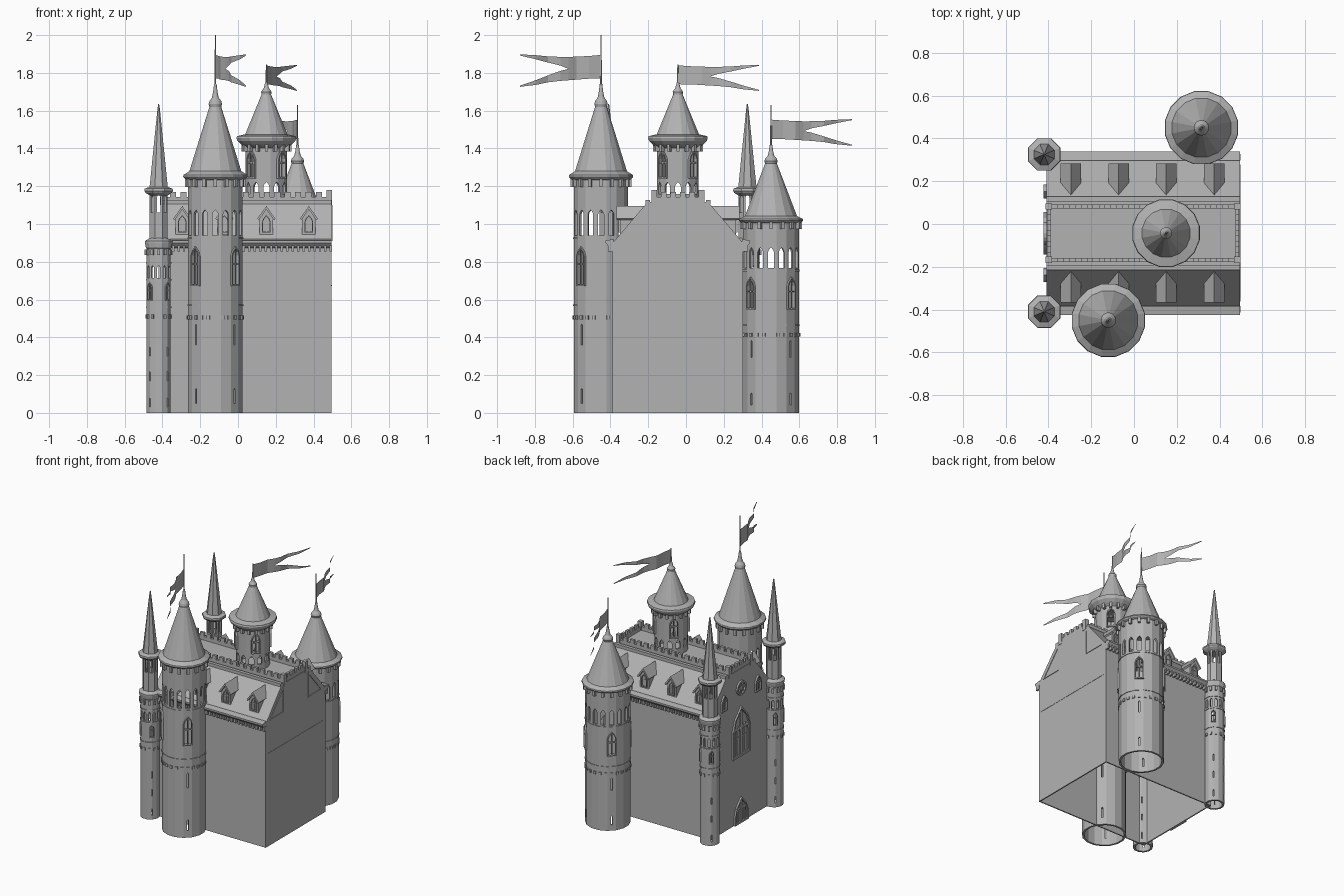
import bpy, bmesh
from math import sin, cos, pi
from mathutils import Matrix, Vector

cube = bpy.data.objects.get("Cube")
if cube:
    bpy.data.objects.remove(cube)

stone = bpy.data.materials.new("stone_grey")
stone.use_nodes = True
GREY = (0.45, 0.45, 0.45, 1)
stone.diffuse_color = GREY
stone.node_tree.nodes["Principled BSDF"].inputs["Base Color"].default_value = GREY

MID = -0.043          # centre line of the hall in y
WEST, EAST = -0.41, 0.495
DIAGONALS = [pi / 4 + k * pi / 2 for k in range(4)]


# --- helpers ---
def finish(bm, name):
    bmesh.ops.recalc_face_normals(bm, faces=bm.faces)
    mesh = bpy.data.meshes.new(name)
    bm.to_mesh(mesh)
    bm.free()
    mesh.materials.append(stone)
    obj = bpy.data.objects.new(name, mesh)
    bpy.context.collection.objects.link(obj)
    return obj


def loft(bm, loops, wrap=False):
    rows = [[bm.verts.new(p) for p in loop] for loop in loops]
    pairs = list(zip(rows, rows[1:])) + ([(rows[-1], rows[0])] if wrap else [])
    for a, b in pairs:
        for i in range(len(a)):
            j = (i + 1) % len(a)
            bm.faces.new((a[i], a[j], b[j], b[i]))
    if not wrap:
        bm.faces.new(rows[0][::-1])
        bm.faces.new(rows[-1])


def lathe(bm, x, y, profile, sides=16, wrap=False):
    angles = [(k + 0.5) * 2 * pi / sides for k in range(sides)]
    loft(bm, [[(x + r * cos(a), y + r * sin(a), z) for a in angles] for r, z in profile], wrap)


def box(bm, lo, hi):
    lo, hi = Vector(lo), Vector(hi)
    size = hi - lo
    bmesh.ops.create_cube(bm, size=1, matrix=Matrix.Translation((lo + hi) / 2) @ Matrix.Diagonal((*size, 1)))


def facing(x, y, a):
    """Maps (sideways, up, outward) to world for a wall facing angle a."""
    return lambda u, v, w: (x - u * sin(a) + w * cos(a), y + u * cos(a) + w * sin(a), v)


def prism(bm, place, pts, w0, w1):
    loft(bm, [[place(u, v, w) for u, v in pts] for w in (w0, w1)])


def arch(u, z, w, h):
    right = [(w / 2, 0), (w / 2, h - 0.8 * w), (w * 0.36, h - 0.4 * w), (0, h)]
    left = [(-p, q) for p, q in right[:3]][::-1]
    return [(u + p, z + q) for p, q in right + left]


def rect(u, z, w, h):
    return [(u - w / 2, z), (u + w / 2, z), (u + w / 2, z + h), (u - w / 2, z + h)]


def frame(bm, place, outer, inner, w0, w1):
    loft(bm, [[place(u, v, w) for u, v in pts] for pts, w in
              ((outer, w0), (outer, w1), (inner, w1), (inner, w0))], wrap=True)


def arch_window(bm, place, u, z, w, h, w0, w1, rim=0.008):
    frame(bm, place, arch(u, z - rim, w + 2 * rim, h + 2.2 * rim), arch(u, z, w, h), w0, w1)
    t = w * 0.14
    prism(bm, place, rect(u, z, t, h * 0.95), w0, w1 - 0.004)
    prism(bm, place, rect(u, z + h * 0.55, w, t), w0, w1 - 0.005)


def cut(obj, cutter_bm):
    cutter = finish(cutter_bm, "cutter")
    cutter.hide_render = True
    mod = obj.modifiers.new("openings", 'BOOLEAN')
    mod.operation, mod.solver, mod.object = 'DIFFERENCE', 'EXACT', cutter
    bpy.context.view_layer.update()
    graph = bpy.context.evaluated_depsgraph_get()
    mesh = bpy.data.meshes.new_from_object(obj.evaluated_get(graph))
    obj.modifiers.clear()
    obj.data = mesh
    bpy.data.objects.remove(cutter)


def shell(name, x, y, r, z0, z1, sides, openings):
    """Hollow round wall; openings are (angles, z, width, height)."""
    bm = bmesh.new()
    lathe(bm, x, y, [(r, z0), (r, z1), (r - 0.014, z1), (r - 0.014, z0)], sides, wrap=True)
    wall = finish(bm, name)
    cutters = bmesh.new()
    for angles, z, w, h in openings:
        for a in angles:
            prism(cutters, facing(x, y, a), arch(0, z, w, h), r - 0.035, r + 0.02)
    cut(wall, cutters)


def around(n):
    return [k * 2 * pi / n for k in range(n)]


def corbels(bm, x, y, r, z, n, w, h, out):
    for a in around(n):
        prism(bm, facing(x, y, a), rect(0, z, w, h), r - 0.01, r + out)


def roof(name, x, y, profile, pole_top, sides=16):
    bm = bmesh.new()
    lathe(bm, x, y, profile, sides)
    lathe(bm, x, y, [(0.005, profile[-1][1] - 0.01), (0.003, pole_top)], 6)
    finish(bm, name)


def flag(name, x, y, sx, sy, z, s):
    """Wavy swallow-tailed pennant on a pole; s scales its height."""
    def point(t, h):
        wave = 0.008 * sin(t * 17) * min(1, t * 4)
        return (x + sx * (0.09 * t + 0.08 * t * t + wave), y + sy * 0.43 * t, z + s * (h + 0.003 * sin(t * 40)))

    def strip(stations):
        rows = [[bm.verts.new(point(t, h)) for h in (lo, hi)] for t, lo, hi in stations]
        for a, b in zip(rows, rows[1:]):
            bm.faces.new((a[0], b[0], b[1], a[1]))
    bm = bmesh.new()
    strip([(0, 0, 0.125), (0.15, 0, 0.12), (0.3, -0.004, 0.118), (0.4, -0.008, 0.115)])
    strip([(0.4, 0.052, 0.115), (0.5, 0.066, 0.112), (0.65, 0.082, 0.115), (0.8, 0.1, 0.122), (1, 0.12, 0.126)])
    strip([(0.4, -0.008, 0.052), (0.5, -0.015, 0.038), (0.65, -0.022, 0.015), (0.8, -0.035, -0.01), (1, -0.046, -0.04)])
    finish(bm, name)


# --- large round towers: the rear one is a lower copy ---
def great_tower(name, x, y, r, s):
    shell(name + "_wall", x, y, r, 0, 1.245 * s, 16, [
        (around(16), 0.94 * s, 0.03, 0.135 * s), (DIAGONALS, 0.68 * s, 0.046, 0.19 * s),
        (DIAGONALS, 0.36 * s, 0.008, 0.11 * s), (DIAGONALS, 0.05 * s, 0.01, 0.08 * s)])
    bm = bmesh.new()
    for z in (0.565, 0.92):
        lathe(bm, x, y, [(r - 0.01, z * s), (r + 0.004, z * s), (r + 0.004, z * s + 0.008), (r - 0.01, z * s + 0.008)], 16, True)
    corbels(bm, x, y, r, 0.495 * s, 24, 0.018, 0.02, 0.005)
    corbels(bm, x, y, r, 1.195 * s, 16, 0.018, 0.045 * s, 0.014)
    finish(bm, name + "_bands")
    bm = bmesh.new()
    for a in DIAGONALS:
        arch_window(bm, facing(x, y, a), 0, 0.68 * s, 0.046, 0.19 * s, r - 0.016, r + 0.008)
    finish(bm, name + "_windows")
    roof(name + "_roof", x, y, [(r - 0.005, 1.23 * s), (0.166, 1.24 * s), (0.174, 1.25 * s), (0.172, 1.26 * s),
         (0.14, 1.28 * s), (0.032, 1.62 * s), (0.036, 1.635 * s), (0.032, 1.65 * s), (0.018, 1.67 * s),
         (0.012, 1.7 * s), (0.007, 1.74 * s)], 2.0 * s)


great_tower("front_tower", -0.12, -0.45, 0.147, 1)
great_tower("rear_tower", 0.315, 0.45, 0.15, 0.815)
flag("front_flag", -0.12, -0.45, 1, -1, 1.77, 1)
flag("rear_flag", 0.315, 0.45, -1, 1, 1.45, 0.82)

# --- rooftop tower ---
X, Y, R = 0.15, MID, 0.112
shell("roof_tower_wall", X, Y, R, 1.1, 1.42, 16, [
    (around(12), 1.16, 0.032, 0.062), (DIAGONALS, 1.25, 0.044, 0.13)])
bm = bmesh.new()
for a in DIAGONALS:
    arch_window(bm, facing(X, Y, a), 0, 1.25, 0.044, 0.13, R - 0.016, R + 0.008)
corbels(bm, X, Y, R, 1.385, 16, 0.016, 0.045, 0.02)
finish(bm, "roof_tower_windows")
roof("roof_tower_roof", X, Y, [(R - 0.005, 1.40), (0.135, 1.42), (0.156, 1.44), (0.161, 1.455), (0.158, 1.465),
     (0.114, 1.475), (0.026, 1.685), (0.028, 1.70), (0.014, 1.72), (0.006, 1.75)], 1.845)
flag("roof_tower_flag", X, Y, 1, 1, 1.74, 0.8)

# --- slim corner turrets ---
for side, y in (("front", -0.41), ("rear", 0.325)):
    x, r, name = -0.42, 0.066, side + "_turret"
    shell(name + "_wall", x, y, r, 0, 0.89, 12, [
        (around(12), 0.715, 0.017, 0.065), (DIAGONALS, 0.6, 0.022, 0.085)]
        + [(DIAGONALS, z, 0.006, 0.05) for z in (0.3, 0.17, 0.03)])
    shell(name + "_lantern", x, y, 0.052, 0.91, 1.17, 8, [(around(8), 1.06, 0.02, 0.095)])
    bm = bmesh.new()
    lathe(bm, x, y, [(r - 0.01, 0.86), (0.07, 0.875), (0.075, 0.9), (0.075, 0.91), (0.05, 0.925)], 12)
    for z in (0.555, 0.7, 0.79):
        lathe(bm, x, y, [(r - 0.01, z), (r + 0.004, z), (r + 0.004, z + 0.008), (r - 0.01, z + 0.008)], 12, True)
    corbels(bm, x, y, r, 0.5, 12, 0.014, 0.02, 0.005)
    corbels(bm, x, y, r, 0.835, 12, 0.014, 0.03, 0.008)
    for a in DIAGONALS:
        arch_window(bm, facing(x, y, a), 0, 0.6, 0.022, 0.085, r - 0.016, r + 0.005, 0.005)
    finish(bm, name + "_bands")
    roof(name + "_spire", x, y, [(0.05, 1.15), (0.075, 1.165), (0.082, 1.175), (0.08, 1.187),
         (0.052, 1.197), (0.008, 1.6), (0.004, 1.63)], 1.635, 8)

# --- great hall: open-bottomed walls with a flat-topped roof ---
bm = bmesh.new()
half = [(0.345, 0), (0.345, 0.9), (0.16, 1.117)]
outline = half + [(-u, v) for u, v in half[::-1]]
loft(bm, [[(x, MID + u, v) for u, v in outline] for x in (WEST, EAST)])
bm.normal_update()
bmesh.ops.delete(bm, geom=[f for f in bm.faces if f.calc_center_median().z < 0.01], context='FACES_ONLY')
hall = finish(bm, "hall")
hall.modifiers.new("thickness", 'SOLIDIFY').thickness = 0.012

# --- cornices with corbels under the eaves, and dormers on both slopes ---
eaves, dormers = bmesh.new(), bmesh.new()
for a in (-pi / 2, pi / 2):
    s = 1 if a > 0 else -1
    profile = [(0.34, 0.87), (0.365, 0.88), (0.383, 0.9), (0.383, 0.912), (0.34, 0.92)]
    loft(eaves, [[(x, MID + s * u, v) for u, v in profile] for x in (-0.36, EAST)])
    for k in range(30):
        box(eaves, (-0.35 + k * 0.0288, MID + s * 0.355 - 0.015, 0.855), (-0.337 + k * 0.0288, MID + s * 0.355 + 0.015, 0.885))
    for x in (-0.295, -0.072, 0.15, 0.375):
        place = facing(x, MID, a)
        prism(dormers, place, [(-0.036, 0.93), (0.036, 0.93), (0.036, 1.03), (0, 1.08), (-0.036, 1.03)], 0.17, 0.307)
        prism(dormers, place, [(-0.048, 1.028), (0, 1.095), (0.048, 1.028), (0.04, 1.02), (0, 1.077), (-0.04, 1.02)], 0.175, 0.325)
        arch_window(dormers, place, 0, 0.96, 0.034, 0.08, 0.305, 0.315, 0.006)
finish(eaves, "eaves_cornice")
finish(dormers, "dormers")

# --- battlements around the flat roof ---
bm = bmesh.new()
Y0, Y1, X0, X1 = MID - 0.125, MID + 0.125, WEST + 0.012, EAST - 0.012
for y in (Y0, Y1):
    box(bm, (X0, y - 0.009, 1.11), (X1, y + 0.009, 1.143))
    box(bm, (WEST, MID + (y - MID) * 1.28 - 0.012, 1.105), (EAST, MID + (y - MID) * 1.28 + 0.012, 1.127))
    for k in range(1, 16):
        x = X0 + k * (X1 - X0) / 16
        box(bm, (x - 0.016, y - 0.009, 1.14), (x + 0.016, y + 0.009, 1.17))
    for x in (X0, X1):
        box(bm, (x - 0.015, y - 0.015, 1.1), (x + 0.015, y + 0.015, 1.18))
for x in (X0, X1):
    box(bm, (x - 0.009, Y0, 1.11), (x + 0.009, Y1, 1.143))
    for k in range(1, 5):
        y = Y0 + k * (Y1 - Y0) / 5
        box(bm, (x - 0.009, y - 0.015, 1.14), (x + 0.009, y + 0.015, 1.17))
finish(bm, "battlements")

# --- plain end wall: corner panels and a thin string line ---
bm = bmesh.new()
east = facing(0, MID, 0)
for s in (-1, 1):
    frame(bm, east, [(s * 0.3, 0.91), (s * 0.14, 0.91), (s * 0.14, 1.1)],
          [(s * 0.285, 0.917), (s * 0.147, 0.917), (s * 0.147, 1.08)], EAST - 0.002, EAST + 0.004)
prism(bm, east, rect(0, 0.673, 0.64, 0.005), EAST - 0.002, EAST + 0.002)
finish(bm, "end_wall_trim")

# --- entrance front: rose, great window, side windows and barred door ---
bm = bmesh.new()
west = facing(0, MID, pi)
W0, W1 = -WEST - 0.003, -WEST + 0.012
ring = [[(r * cos(a), 0.98 + r * sin(a)) for a in around(16)] for r in (0.052, 0.04)]
frame(bm, west, *ring, W0, W1)
for k in range(4):
    a = k * pi / 4
    c, d = cos(a), sin(a)
    prism(bm, west, [(p * 0.042 * c - q * 0.004 * d, 0.98 + p * 0.042 * d + q * 0.004 * c)
                     for p, q in ((-1, -1), (1, -1), (1, 1), (-1, 1))], W0, W1 - 0.005)
arch_window(bm, west, 0, 0.5, 0.17, 0.33, W0, W1, 0.014)
for u in (-0.042, 0.042):
    arch_window(bm, west, u, 0.51, 0.06, 0.2, W0, W1 - 0.004, 0.006)
for u in (-0.195, 0.195):
    arch_window(bm, west, u, 0.89, 0.05, 0.1, W0, W1)
arch_window(bm, west, 0, 0.012, 0.13, 0.16, W0, W1, 0.012)
for u in (-0.04, 0.04):
    prism(bm, west, rect(u, 0.01, 0.01, 0.11), W0, W1 - 0.005)
finish(bm, "entrance_front")
